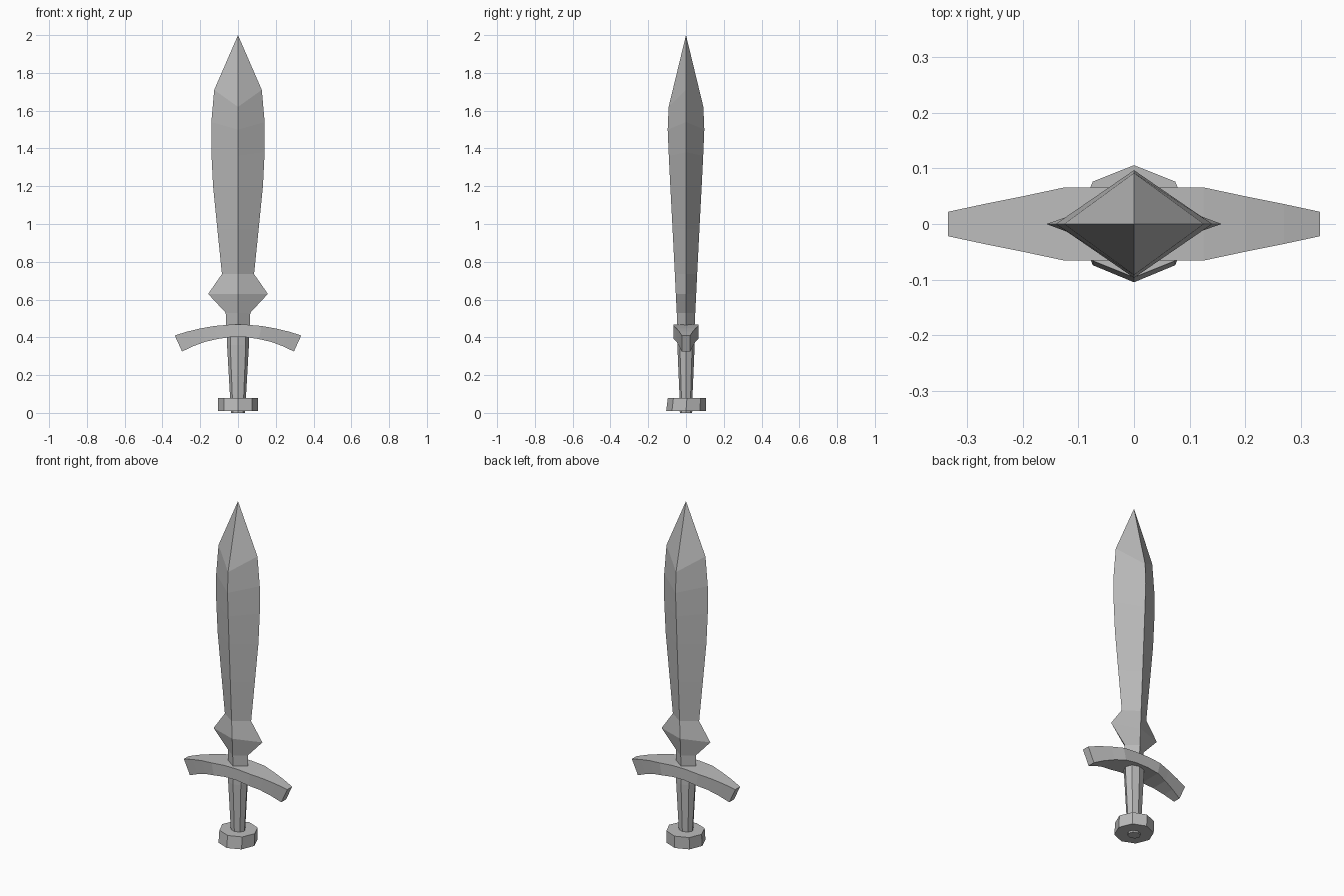
import bpy, bmesh, math

cube = bpy.data.objects.get("Cube")
if cube:
    bpy.data.objects.remove(cube, do_unlink=True)

steel = bpy.data.materials.new("grey steel")
steel.use_nodes = True
GREY = (0.5, 0.5, 0.5, 1)
steel.diffuse_color = GREY
steel.node_tree.nodes["Principled BSDF"].inputs["Base Color"].default_value = GREY


def loft(name, rings, tip=None):
    """Skin a list of closed rings, ending in a cap or a point."""
    bm = bmesh.new()
    loops = [[bm.verts.new(p) for p in ring] for ring in rings]
    n = len(loops[0])
    for a, b in zip(loops, loops[1:]):
        for i in range(n):
            j = (i + 1) % n
            bm.faces.new((a[i], a[j], b[j], b[i]))
    bm.faces.new(loops[0])
    if tip:
        point = bm.verts.new(tip)
        for i in range(n):
            bm.faces.new((loops[-1][i], loops[-1][(i + 1) % n], point))
    else:
        bm.faces.new(loops[-1])
    bmesh.ops.recalc_face_normals(bm, faces=bm.faces)
    mesh = bpy.data.meshes.new(name)
    bm.to_mesh(mesh)
    bm.free()
    mesh.materials.append(steel)
    obj = bpy.data.objects.new(name, mesh)
    bpy.context.collection.objects.link(obj)
    return obj


def octagon(rx, ry, z, y=0):
    angles = [math.pi * k / 4 for k in range(8)]
    return [(rx * math.cos(a), y + ry * math.sin(a), z) for a in angles]


# Blade: diamond section with (edge height, half width, ridge height, half depth)
stations = [
    (0.44, 0.063, 0.44, 0.045), (0.53, 0.065, 0.53, 0.049),
    (0.63, 0.158, 0.63, 0.054), (0.735, 0.085, 0.735, 0.059),
    (0.97, 0.109, 0.97, 0.071), (1.20, 0.132, 1.20, 0.083),
    (1.38, 0.141, 1.36, 0.091), (1.54, 0.141, 1.50, 0.097),
    (1.71, 0.126, 1.62, 0.092),
]
loft("blade", [[(w, 0, ze), (0, d, zr), (-w, 0, ze), (0, -d, zr)]
               for ze, w, zr, d in stations], tip=(0, 0, 2))

# Crossguard: arched bar, widest in the middle (top x, top z, bottom x, bottom z, half depth)
half = [
    (0.045, 0.467, 0.040, 0.401, 0.066), (0.125, 0.460, 0.110, 0.391, 0.066),
    (0.20, 0.447, 0.175, 0.376, 0.050), (0.27, 0.430, 0.237, 0.353, 0.036),
    (0.335, 0.410, 0.296, 0.325, 0.022),
]
sides = [(-1, h) for h in reversed(half)] + [(1, h) for h in half]
loft("crossguard", [[(s * xt, -d, zt), (s * xt, d, zt), (s * xb, d, zb), (s * xb, -d, zb)]
                    for s, (xt, zt, xb, zb, d) in sides])

# Grip, tapering towards the pommel and ending in a stub below it
loft("grip", [octagon(0.036, 0.033, 0), octagon(0.042, 0.034, 0.08),
              octagon(0.058, 0.046, 0.36), octagon(0.058, 0.046, 0.42)])

# Pommel
loft("pommel", [octagon(0.105, 0.105, 0.01), octagon(0.105, 0.101, 0.08, 0.005)])
